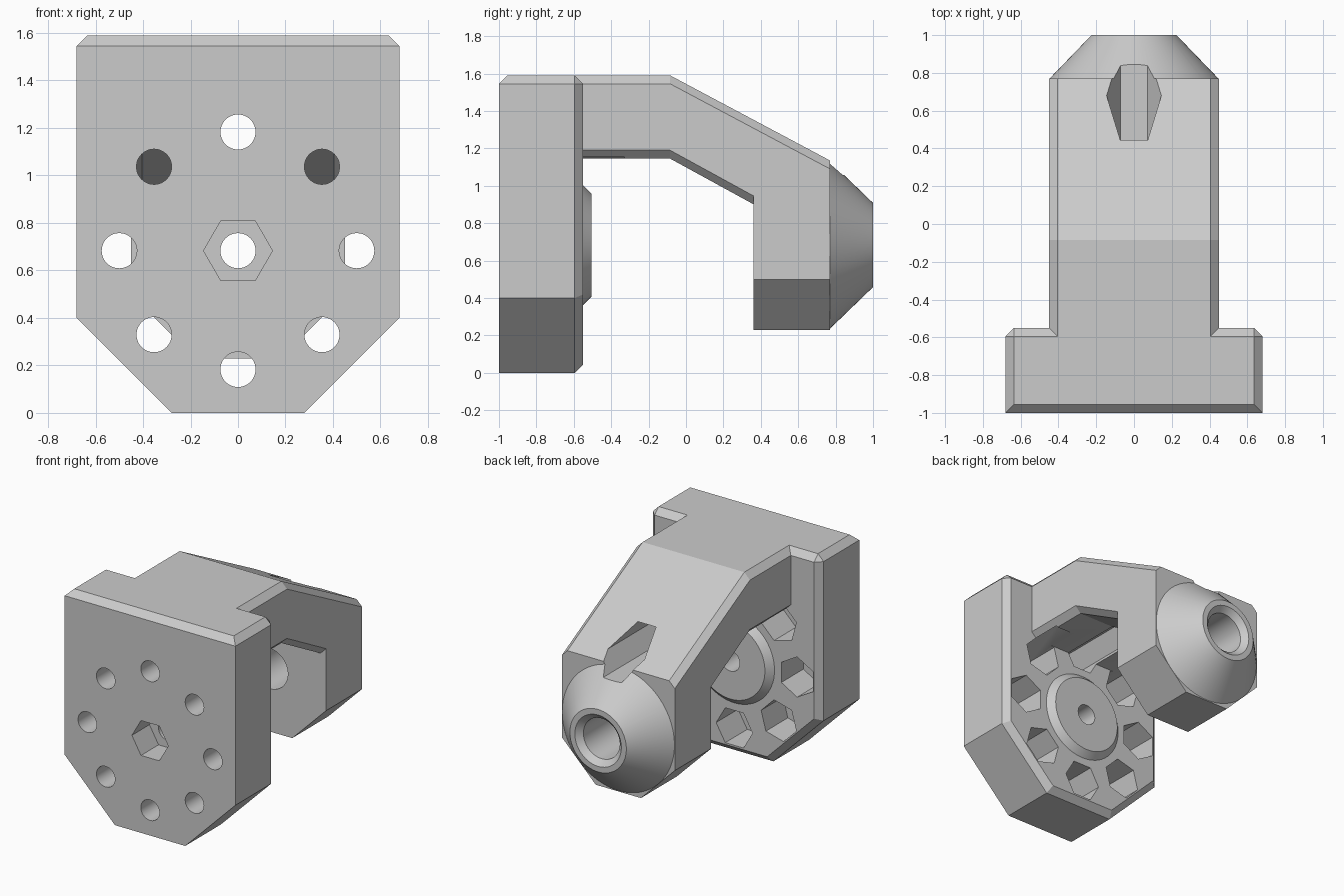
import bpy, bmesh
from math import sin, cos, pi, radians

if "Cube" in bpy.data.objects:
    bpy.data.objects.remove(bpy.data.objects["Cube"], do_unlink=True)

AXIS_Z = 0.683     # height of the main axis
CHAMFER = 0.045

grey = bpy.data.materials.new("plain grey")
grey.use_nodes = True
grey.diffuse_color = (0.6, 0.6, 0.6, 1)
grey.node_tree.nodes["Principled BSDF"].inputs["Base Color"].default_value = (0.6, 0.6, 0.6, 1)


def loft(name, rings, bevel_rule=None):
    """Closed solid through matching rings of points."""
    bm = bmesh.new()
    loops = [[bm.verts.new(p) for p in ring] for ring in rings]
    n = len(loops[0])
    for a, b in zip(loops, loops[1:]):
        for i in range(n):
            j = (i + 1) % n
            bm.faces.new((a[i], a[j], b[j], b[i]))
    bm.faces.new(loops[0])
    bm.faces.new(loops[-1])
    bmesh.ops.recalc_face_normals(bm, faces=bm.faces)
    if bevel_rule:
        edges = [e for e in bm.edges if bevel_rule(e)]
        bmesh.ops.bevel(bm, geom=edges, offset=CHAMFER, segments=1,
                        affect='EDGES', profile=0.5)
    mesh = bpy.data.meshes.new(name)
    bm.to_mesh(mesh)
    bm.free()
    mesh.materials.append(grey)
    ob = bpy.data.objects.new(name, mesh)
    bpy.context.collection.objects.link(ob)
    return ob


def turned(name, steps, x=0, z=AXIS_Z, sides=64, spin=0):
    """Solid along y from (radius, y) steps."""
    angles = [spin + 2 * pi * i / sides for i in range(sides)]
    return loft(name, [[(x + r * cos(a), y, z + r * sin(a)) for a in angles]
                       for r, y in steps])


def combine(base, tool, operation):
    mod = base.modifiers.new("join", 'BOOLEAN')
    mod.operation = operation
    mod.solver = 'EXACT'
    mod.object = tool
    bpy.context.view_layer.objects.active = base
    bpy.ops.object.modifier_apply(modifier=mod.name)
    bpy.data.objects.remove(tool, do_unlink=True)


# Mounting plate with cut lower corners, chamfered top and back edges
TOP, BACK = 1.59, -0.55
outline = [(-0.68, TOP), (-0.68, 0.4), (-0.28, 0), (0.28, 0), (0.68, 0.4), (0.68, TOP)]


def plate_edge(e):
    return (all(v.co.y > BACK - 0.01 for v in e.verts)
            or all(v.co.z > TOP - 0.01 for v in e.verts))


body = loft("bracket_body", [[(x, y, z) for x, z in outline] for y in (-1, BACK)], plate_edge)


# Bent arm with chamfered long edges
def arm_section(y, top, bottom):
    w, c = 0.45, CHAMFER
    half = [(w - c, bottom), (w, bottom + c), (w, top - c), (w - c, top)]
    points = half + [(-x, z) for x, z in reversed(half)]
    return [(x, y, z) for x, z in points]


arm = loft("arm", [arm_section(-0.7, TOP, 1.145),
                   arm_section(-0.085, TOP, 1.145),
                   arm_section(0.77, 1.135, 0.677)])


# Hanging leg with cut lower corners
def leg_section(y, top):
    return [(x, y, z) for x, z in ((-0.45, top), (-0.45, 0.5), (-0.18, 0.23),
                                   (0.18, 0.23), (0.45, 0.5), (0.45, top))]


leg = loft("leg", [leg_section(0.36, 1.1), leg_section(0.77, 0.95)])

# Conical nose behind the leg and the round boss behind the plate
nose = turned("nose", [(0.3, 0.6), (0.447, 0.77), (0.225, 1.0)], sides=96)
boss = turned("boss", [(0.3, -0.65), (0.32, BACK), (0.275, -0.505)])

for part in (arm, leg, nose, boss):
    combine(body, part, 'UNION')

# Main axis: front hexagonal pocket, bolt hole, countersunk nose bore
HOLE, HEX = 0.074, 0.145
cutters = [
    turned("front_pocket", [(HEX, -1.1), (HEX, -0.8)], sides=6),
    turned("axis_hole", [(HOLE, -1.1), (HOLE, 0)], sides=48),
    turned("nose_bore", [(HEX, 0.2), (HEX, 0.96), (0.185, 1.0), (0.185, 1.05)]),
]

# Ring of bolt holes with nut pockets; the top pocket runs through the arm
for i in range(8):
    a = radians(45 * i)
    x, z = 0.5 * cos(a), AXIS_Z + 0.5 * sin(a)
    end = 1.2 if i == 2 else -0.33
    cutters.append(turned("bolt_hole", [(HOLE, -1.1), (HOLE, -0.6)], x, z, 48))
    cutters.append(turned("nut_pocket", [(HEX, -0.8), (HEX, end)], x, z, 6, a + pi / 6))

for cutter in cutters:
    combine(body, cutter, 'DIFFERENCE')

# Smooth round surfaces, keep edges sharp
bpy.ops.object.select_all(action='DESELECT')
body.select_set(True)
bpy.context.view_layer.objects.active = body
bpy.ops.object.shade_smooth_by_angle(angle=radians(20))
